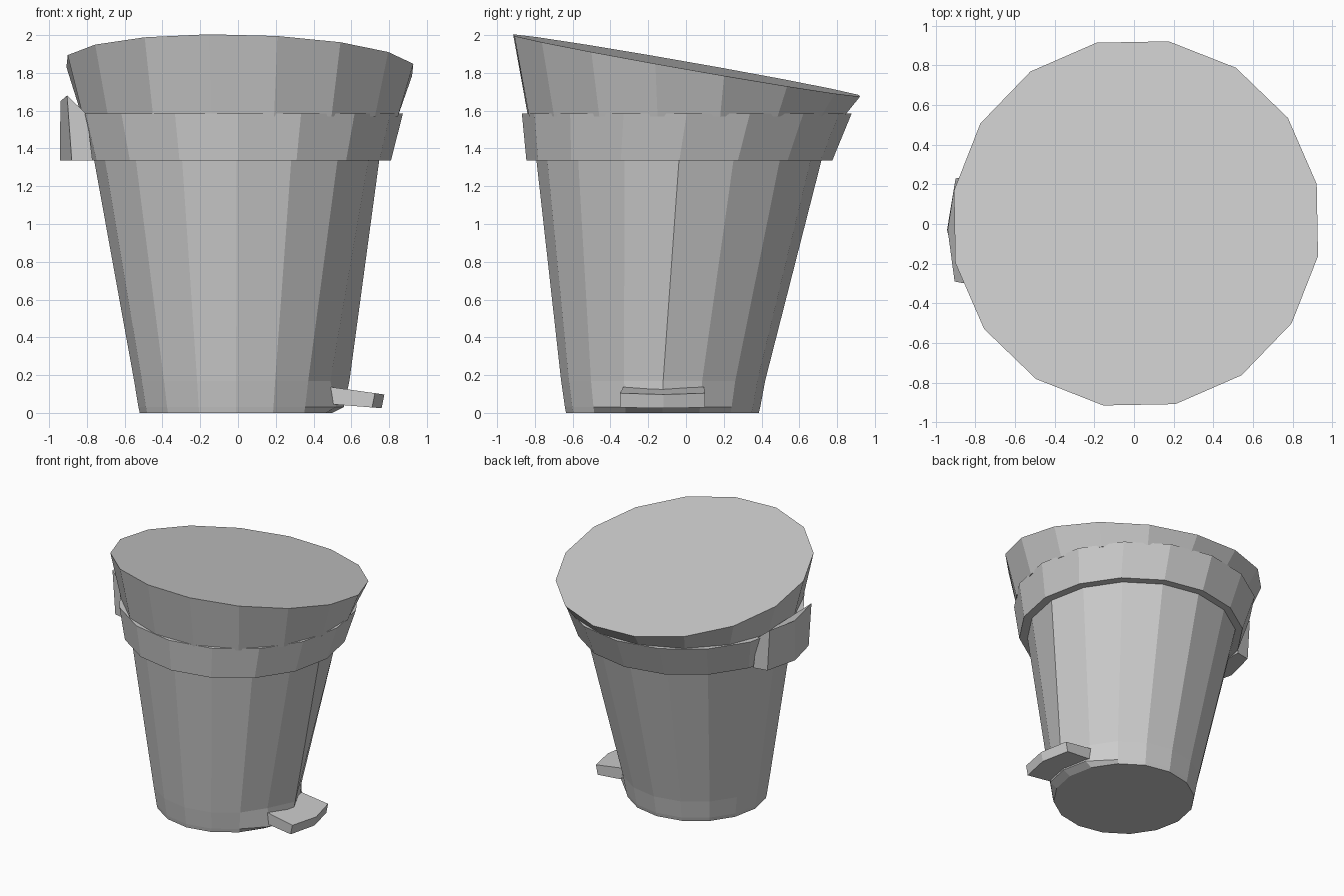
import bpy, bmesh
from math import cos, sin, radians, pi

if "Cube" in bpy.data.objects:
    bpy.data.objects.remove(bpy.data.objects["Cube"])

N = 16


def ring(cx, cy, r, z, offset=0):
    """One 16-sided horizontal outline."""
    return [[cx + r * cos(radians(offset) + 2 * pi * i / N),
             cy + r * sin(radians(offset) + 2 * pi * i / N), z] for i in range(N)]


def loft(name, rings):
    """Skin a stack of outlines and close both ends."""
    bm = bmesh.new()
    rows = [[bm.verts.new(p) for p in r] for r in rings]
    n = len(rows[0])
    for a, b in zip(rows, rows[1:]):
        for i in range(n):
            j = (i + 1) % n
            bm.faces.new((a[i], a[j], b[j], b[i]))
    bm.faces.new(rows[0][::-1])
    bm.faces.new(rows[-1])
    bmesh.ops.recalc_face_normals(bm, faces=bm.faces)
    mesh = bpy.data.meshes.new(name)
    bm.to_mesh(mesh)
    bm.free()
    obj = bpy.data.objects.new(name, mesh)
    bpy.context.collection.objects.link(obj)
    return obj


# Tapered bucket, with a small bulge where the pedal joins
base = ring(-0.01, -0.125, 0.51, 0)
foot = ring(-0.01, -0.124, 0.517, 0.03)
heel = ring(-0.01, -0.121, 0.54, 0.17)
for i, x in ((-1, 0.52), (0, 0.56), (1, 0.52)):
    foot[i][0] = x
heel[0][0] = 0.59
loft("bucket", [base, foot, heel,
                ring(-0.007, -0.037, 0.755, 1.34),
                ring(-0.005, -0.026, 0.785, 1.5)])

# Flared rim band
loft("rim_band", [ring(0, -0.035, 0.81, 1.337), ring(0, 0.004, 0.873, 1.585)])

# Lid with a slanted flat top
top = ring(0.01, 0.003, 0.933, 0, 12.3)
for p in top:
    p[2] = 1.84 - 0.1758 * p[1] - 0.022 * p[0]
loft("lid", [ring(0.01, 0, 0.85, 1.57, 12.3), top])

# Foot pedal with a pointed end, sloping down outwards
outline = [(0.47, -0.33), (0.725, -0.35), (0.775, -0.12), (0.725, 0.10), (0.47, 0.095)]
loft("pedal", [[(x - 0.015, y, 0.05 - 0.08 * (x - 0.46)) for x, y in outline],
               [(x, y, 0.14 - 0.14 * (x - 0.47)) for x, y in outline]])

# Hinge block on the left side
loft("hinge_block", [
    [(-0.77, -0.31, 1.335), (-0.88, -0.29, 1.335), (-0.943, -0.03, 1.335),
     (-0.88, 0.23, 1.335), (-0.77, 0.25, 1.335)],
    [(-0.80, -0.31, 1.58), (-0.905, -0.29, 1.68), (-0.94, -0.03, 1.65),
     (-0.90, 0.23, 1.66), (-0.80, 0.25, 1.58)]])
